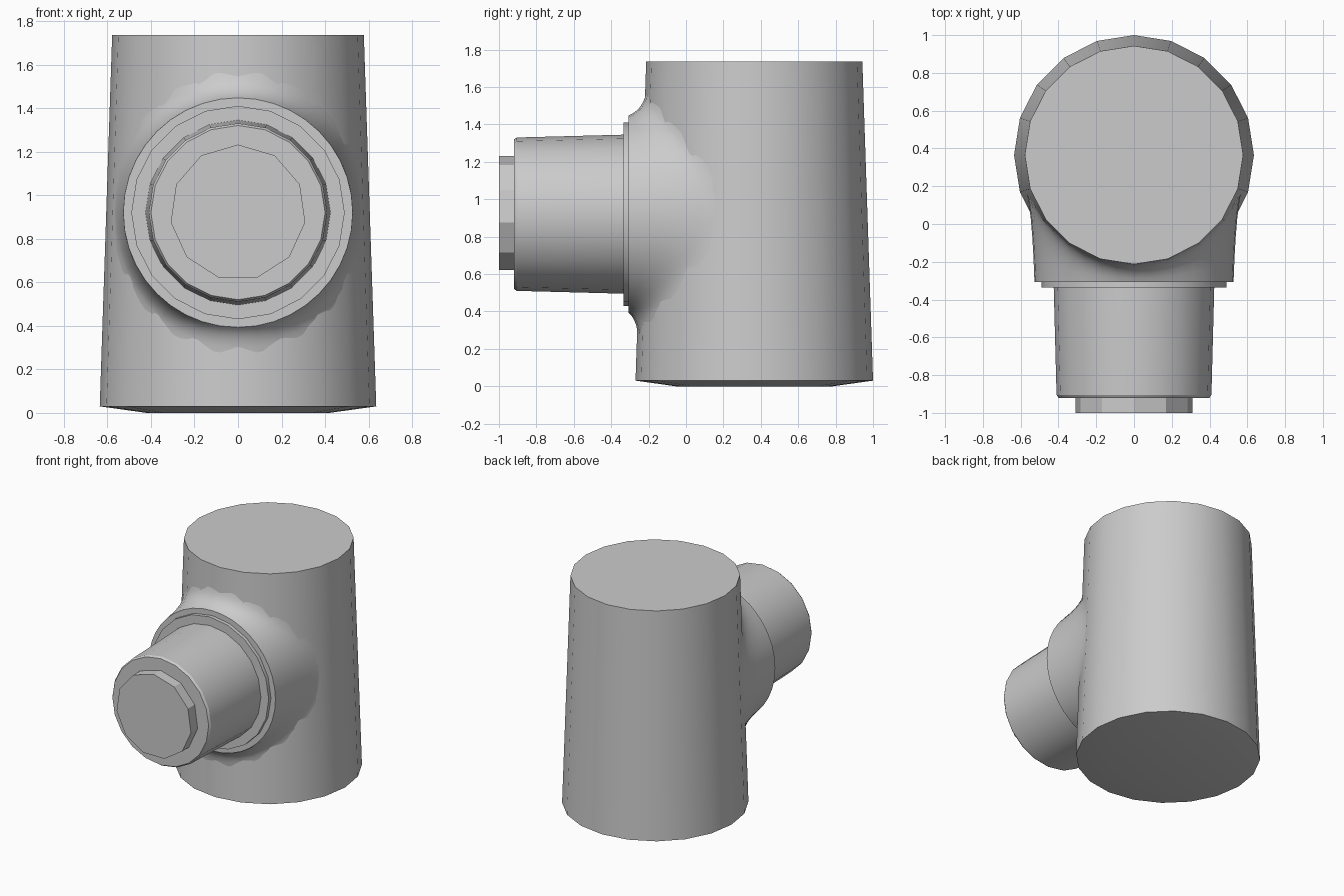
import bpy
import bmesh
from math import sin, cos, sqrt, pi, radians
from mathutils import Matrix, Vector

cube = bpy.data.objects.get("Cube")
if cube:
    bpy.data.objects.remove(cube, do_unlink=True)

grey = bpy.data.materials.new("plain_grey")
grey.use_nodes = True
colour = (0.6, 0.6, 0.6, 1)
grey.diffuse_color = colour
grey.node_tree.nodes["Principled BSDF"].inputs["Base Color"].default_value = colour

BODY_Y, PIPE_Z = 0.365, 0.92
LOW, HIGH = (0.635, 0.03), (0.578, 1.735)


def loft(name, rings, cap_start=True, cap_end=True):
    """Skin a list of equal-sized point rings, optionally closing the ends."""
    bm = bmesh.new()
    loops = [[bm.verts.new(p) for p in ring] for ring in rings]
    n = len(loops[0])
    for a, b in zip(loops, loops[1:]):
        for i in range(n):
            j = (i + 1) % n
            bm.faces.new((a[i], a[j], b[j], b[i]))
    if cap_start:
        bm.faces.new(loops[0][::-1])
    if cap_end:
        bm.faces.new(loops[-1])
    bmesh.ops.recalc_face_normals(bm, faces=bm.faces)
    mesh = bpy.data.meshes.new(name)
    bm.to_mesh(mesh)
    bm.free()
    mesh.materials.append(grey)
    obj = bpy.data.objects.new(name, mesh)
    bpy.context.collection.objects.link(obj)
    bpy.ops.object.select_all(action='DESELECT')
    obj.select_set(True)
    bpy.context.view_layer.objects.active = obj
    bpy.ops.object.shade_smooth_by_angle(angle=radians(30))
    return obj


def lathe(name, profile, sides, matrix, turn=0.0):
    """Revolve (radius, height) pairs around the matrix's z axis."""
    rings = [[matrix @ Vector((r * cos(turn + 2 * pi * i / sides),
                               r * sin(turn + 2 * pi * i / sides), h))
              for i in range(sides)] for r, h in profile]
    return loft(name, rings)


# Tapered upright body with a shallow chamfered base
upright = Matrix.Translation((0, BODY_Y, 0))
lathe("body", [(0.42, 0), LOW, HIGH], 20, upright)

# Branch axis points to the front
branch = Matrix.Translation((0, 0, PIPE_Z)) @ Matrix.Rotation(pi / 2, 4, 'X')
lathe("collar_step", [(0.49, 0.2), (0.49, 0.335)], 20, branch)
lathe("branch_pipe", [(0.425, 0.2), (0.425, 0.335), (0.41, 0.905), (0.4, 0.92)], 20, branch)
lathe("pipe_end_cap", [(0.312, 0.85), (0.312, 1.0)], 11, branch, pi / 2)


# Flared fillet that runs from the round collar into the body
def body_front(x, z):
    t = (z - LOW[1]) / (HIGH[1] - LOW[1])
    radius = (LOW[0] + t * (HIGH[0] - LOW[0])) * 0.99
    return BODY_Y - sqrt(max(radius ** 2 - x ** 2, 0))


SIDES, STEPS, COLLAR_R, COLLAR_Y = 40, 6, 0.527, -0.308
rings = [[] for _ in range(STEPS + 1)]
for i in range(SIDES):
    a = 2 * pi * i / SIDES
    end_r = 0.58 + 0.07 * sin(a) ** 2
    end_y = body_front(end_r * cos(a), PIPE_Z + end_r * sin(a))
    mid_r = COLLAR_R + 0.25 * (end_r - COLLAR_R)
    mid_y = COLLAR_Y + 0.8 * (end_y - COLLAR_Y)
    for k, ring in enumerate(rings):
        t = k / STEPS
        w = ((1 - t) ** 2, 2 * t * (1 - t), t * t)
        r = w[0] * COLLAR_R + w[1] * mid_r + w[2] * end_r
        y = w[0] * COLLAR_Y + w[1] * mid_y + w[2] * end_y
        ring.append((r * cos(a), y, PIPE_Z + r * sin(a)))
loft("branch_fillet", rings, cap_end=False)
